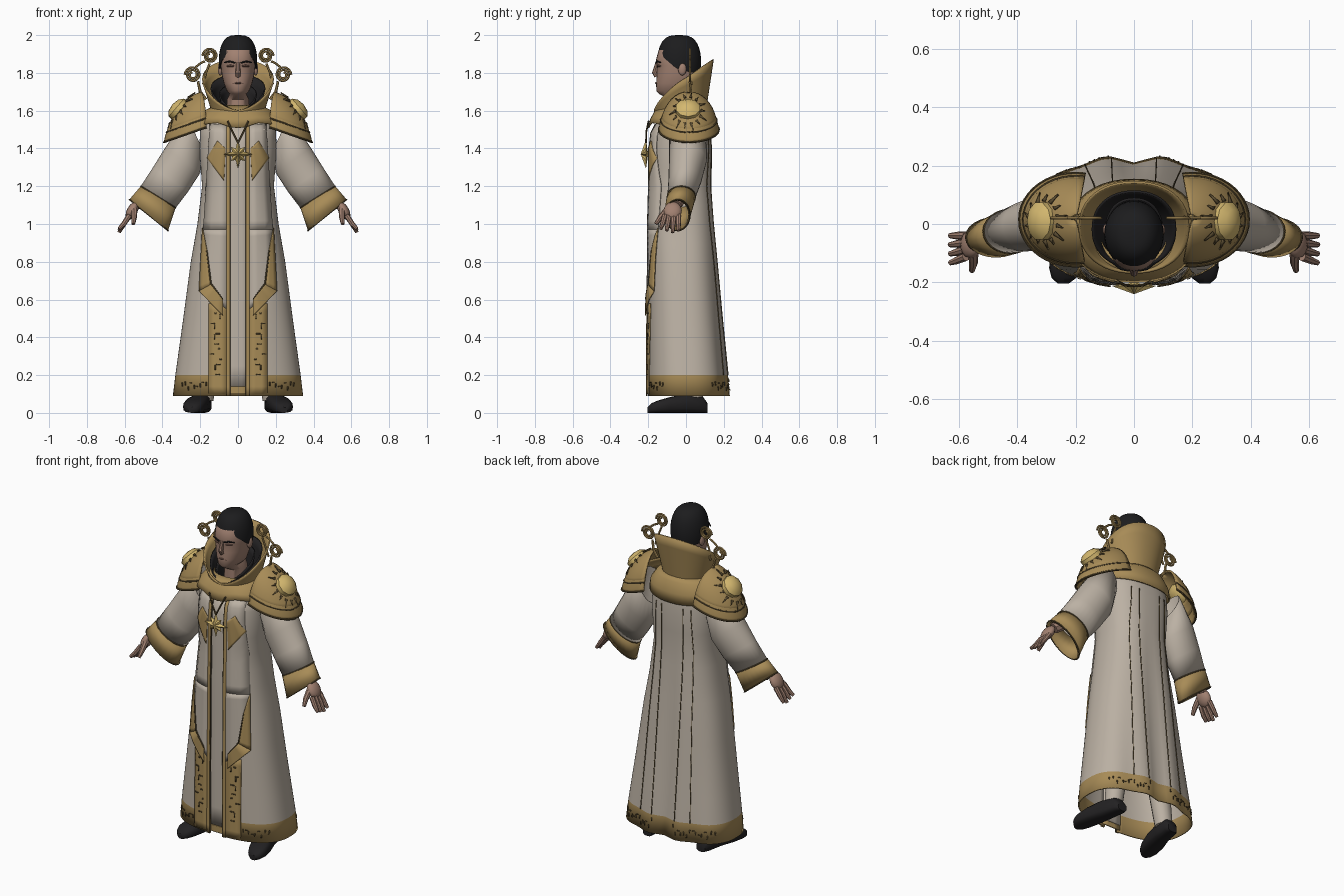
import bpy, bmesh, math, random
from mathutils import Vector, Matrix

random.seed(4)
if "Cube" in bpy.data.objects:
    bpy.data.objects.remove(bpy.data.objects["Cube"])


def material(name, *rgb):
    m = bpy.data.materials.new(name)
    m.use_nodes = True
    m.diffuse_color = (*rgb, 1)
    m.node_tree.nodes["Principled BSDF"].inputs["Base Color"].default_value = (*rgb, 1)
    return m


CLOTH = material("pale cloth", .50, .44, .37)
GOLD = material("old gold", .39, .26, .095)
BRIGHT = material("bright gold", .66, .48, .16)
BRONZE = material("dark bronze", .10, .07, .03)
SKIN = material("skin", .36, .22, .165)
LIP = material("shaded skin", .2, .11, .085)
HAIR = material("black hair", .012, .012, .013)
LEATHER = material("black leather", .016, .015, .016)
MADE = []


def finish(name, bm, mats, solid=0, mirror=False, rule=None):
    mats = mats if isinstance(mats, list) else [mats]
    if rule:
        for f in bm.faces:
            f.material_index = rule(f.calc_center_median())
    me = bpy.data.meshes.new(name)
    bm.to_mesh(me)
    bm.free()
    ob = bpy.data.objects.new(name, me)
    bpy.context.collection.objects.link(ob)
    for m in mats:
        me.materials.append(m)
    if solid:
        s = ob.modifiers.new("thickness", "SOLIDIFY")
        s.thickness, s.offset = solid, -1
    if mirror:
        ob.modifiers.new("mirror", "MIRROR").use_mirror_merge = False
    MADE.append(ob)
    return ob


def skin_rings(bm, rings, closed=True, caps=False):
    """Join rings of points with quads, facing outward."""
    rows = [[bm.verts.new(p) for p in r] for r in rings]
    n = len(rows[0])
    faces = [bm.faces.new((a[i], a[(i + 1) % n], b[(i + 1) % n], b[i]))
             for a, b in zip(rows, rows[1:]) for i in range(n if closed else n - 1)]
    if caps:
        faces += [bm.faces.new(rows[0][::-1]), bm.faces.new(rows[-1])]
    mid = sum((v.co for r in rows for v in r), Vector()) / (n * len(rows))
    for f in faces:
        f.normal_update()
    if sum(f.normal.dot(f.calc_center_median() - mid) * f.calc_area() for f in faces) < 0:
        for f in faces:
            f.normal_flip()


def loft(name, rings, mats, closed=True, caps=False, **kw):
    bm = bmesh.new()
    skin_rings(bm, rings, closed, caps)
    return finish(name, bm, mats, **kw)


def tubes(name, paths, mat, n=8, **kw):
    """Each path is a list of (point, radius)."""
    bm = bmesh.new()
    for path in paths:
        pts = [Vector(p) for p, r in path]
        rings = []
        for i, (p, r) in enumerate(path):
            d = (pts[min(i + 1, len(pts) - 1)] - pts[max(i - 1, 0)]).normalized()
            u = d.cross(Vector((0, 1, 0)))
            u = u.normalized() if u.length > .01 else Vector((1, 0, 0))
            v = d.cross(u)
            rings.append([pts[i] + r * (u * math.cos(a) + v * math.sin(a))
                          for a in (math.tau * k / n for k in range(n))])
        skin_rings(bm, rings, caps=True)
    return finish(name, bm, mat, **kw)


def ball(name, loc, radii, mat, rot=Matrix(), seg=16, **kw):
    bm = bmesh.new()
    mtx = Matrix.Translation(loc) @ rot @ Matrix.Diagonal((*radii, 1))
    bmesh.ops.create_uvsphere(bm, u_segments=seg, v_segments=seg // 2, radius=1, matrix=mtx)
    return finish(name, bm, mat, **kw)


def power(v, e):
    return math.copysign(abs(v) ** e, v)


def lerp(a, b, f):
    return a + (b - a) * f


def ring(z, rx, yf, yb, n=40, p=2.2):
    """Rounded outline; z may depend on s, which runs 0 at front to 1 at back."""
    out = []
    for k in range(n):
        t = math.tau * k / n
        h = z((1 - math.cos(t)) / 2) if callable(z) else z
        out.append((rx * power(math.sin(t), 2 / p),
                    (yf + yb) / 2 - (yb - yf) / 2 * power(math.cos(t), 2 / p), h))
    return out


# Robe surface: height, half width, front, back
BODY = [(.09, .345, -.205, .225), (.2, .332, -.205, .217), (.5, .29, -.203, .19), (.8, .25, -.2, .165),
        (1., .215, -.2, .148), (1.2, .19, -.195, .135), (1.4, .205, -.193, .138),
        (1.5, .2, -.18, .13), (1.57, .16, -.13, .1)]
P = 2.5


def body(z):
    z = min(max(z, BODY[0][0]), BODY[-1][0])
    for a, b in zip(BODY, BODY[1:]):
        if z <= b[0]:
            return [lerp(u, v, (z - a[0]) / (b[0] - a[0])) for u, v in zip(a, b)][1:]


def surf(x, z, back=False, off=0):
    rx, yf, yb = body(z)
    c, r = (yf + yb) / 2, (yb - yf) / 2
    h = r * max(0, 1 - min(1, abs(x) / rx) ** P) ** (1 / P)
    if not back:
        return Vector((x, c - h - off, z))
    fold = .012 * max(0, 1.3 - z) * math.cos(math.pi * x / .1) * max(0, 1 - abs(x) / rx)
    return Vector((x, c + h - fold + off, z))


def patches(name, quads, mat, off=.006, back=False, n=12, m=3, solid=.005, mirror=True):
    """Thin plates that follow the robe; each quad is four (x, z) corners."""
    bm = bmesh.new()
    for a, b, c, d in quads:
        def at(i, j):
            lo = [lerp(p, q, j / m) for p, q in zip(a, b)]
            hi = [lerp(p, q, j / m) for p, q in zip(d, c)]
            return surf(lerp(lo[0], hi[0], i / n), lerp(lo[1], hi[1], i / n), back, off)
        g = [[bm.verts.new(at(i, j)) for j in range(m + 1)] for i in range(n + 1)]
        for i in range(n):
            for j in range(m):
                f = bm.faces.new((g[i][j], g[i][j + 1], g[i + 1][j + 1], g[i + 1][j]))
                f.normal_update()
                if (f.normal.y > 0) != back:
                    f.normal_flip()
    return finish(name, bm, mat, solid=solid, mirror=mirror)


def box(x0, x1, z0, z1):
    return (x0, z0), (x1, z0), (x1, z1), (x0, z1)


# Robe, open at the front, with a gold hem
rows = []
for z in [.09, .2, .35, .5, .65, .8, .9, 1., 1.1, 1.2, 1.3, 1.4, 1.46, 1.5, 1.57]:
    rx = body(z)[0]
    t0 = math.asin((.045 / rx) ** (P / 2))
    ts = [lerp(t0, math.tau - t0, k / 72) for k in range(73)]
    rows.append([surf(rx * power(math.sin(t), 2 / P), z, math.cos(t) < 0) for t in ts])
loft("robe", rows, [CLOTH, GOLD], closed=False, solid=.008, rule=lambda c: int(c.z < .2))
patches("inner_tabard", [box(-.06, .06, .13, 1.55)], CLOTH, off=-.012, mirror=False)
patches("tabard_hem", [box(-.06, .06, .1, .14)], GOLD, off=-.007, mirror=False)
patches("opening_trim", [box(.045, .062, .09, 1.53)], GOLD, off=.008, n=30)
patches("opening_piping", [box(.04, .046, .09, 1.53)], BRONZE, off=.007, n=30)
patches("front_panel", [box(.062, .155, .1, .58)], GOLD)
patches("hanging_panel", [((.062, .55), (.195, .66), (.185, .97), (.062, .97)),
                          ((.062, .97), (.185, .97), (.15, 1.53), (.062, 1.53))], CLOTH, off=.009)
patches("hanging_panel_border", [((.145, .68), (.208, .645), (.19, .98), (.165, .86)),
                                 ((.08, .515), (.208, .645), (.145, .68), (.08, .6))], GOLD, off=.017)
patches("hanging_panel_piping", [((.14, .68), (.147, .68), (.169, .86), (.164, .86)),
                                 ((.08, .6), (.08, .607), (.14, .685), (.145, .68))], BRONZE, off=.018)
patches("chest_diamond", [((.075, 1.23), (.165, 1.35), (.11, 1.44), (.066, 1.4))], GOLD, off=.013)
patches("back_seam", [((.075, .2), (.079, .2), (.074, 1.45), (.07, 1.45)),
                      ((.165, .2), (.169, .2), (.119, 1.45), (.115, 1.45))], BRONZE, .003, True, n=40, m=1)

# Engraved marks on the gold bands
marks = []
for k in range(13):
    x, z = random.uniform(.085, .13), .2 + .027 * k
    w, h = random.choice([(.024, .006), (.006, .026), (.012, .008)])
    marks.append(box(x, x + w, z, z + h))
hem = []
for k in range(15):
    x, z = .07 + .016 * k, random.uniform(.115, .165)
    w, h = random.choice([(.012, .005), (.005, .02)])
    hem.append(box(x, x + w, z, z + h))
patches("panel_marks", marks, BRONZE, .008, n=1, m=1, solid=.003)
patches("front_hem_marks", hem, BRONZE, .005, n=1, m=1, solid=.003)
patches("back_hem_marks", hem, BRONZE, .005, True, n=1, m=1, solid=.003)

# Shoulder mantle and tall collar
hang = lambda s: 1.54 - .06 * s - .03 * max(0, 1 - s * 25)
loft("mantle", [ring(1.63, .12, -.13, .1), ring(1.60, .18, -.165, .13),
                ring(lambda s: lerp(1.6, hang(s), .5), .215, -.19, .15),
                ring(hang, .225, -.202, .155)], GOLD, solid=.008)


def cup(name, low, high, base, rise, mat):
    rings = []
    for k in range(6):
        f = k / 5
        dims = [lerp(a, b, f) for a, b in zip(low, high)]
        rings.append(ring(lambda s, f=f: lerp(base, 1.6 + rise * s ** .7, f), *dims, n=48))
    loft(name, rings, mat, solid=.008)


cup("collar", (.13, -.155, .1), (.19, -.17, .147), 1.56, .27, GOLD)
cup("inner_collar", (.1, -.125, .08), (.145, -.15, .115), 1.55, .19, LEATHER)
cup("neck_ruffle", (.075, -.11, .06), (.1, -.14, .09), 1.56, .14, LEATHER)

# Layered pauldrons, sloping outward, with a sun boss and rays
C, R = Vector((.2, .015, 1.5)), Vector((.175, .145, .2))


def shoulder(q):
    """Place an offset from the dome centre, sloping down outward."""
    return C + q - Vector((0, 0, .35 * q.x))


def dome(lo, hi, flare, n=8):
    out = []
    for i in range(n + 1):
        ph = math.radians(lerp(lo, hi, i / n))
        scale = lerp(flare, 1, i / n)
        out.append([shoulder(Vector((R.x * scale * math.cos(ph) * math.cos(a),
                                     R.y * scale * math.cos(ph) * math.sin(a), R.z * math.sin(ph))))
                    for a in (math.radians(-100 + 200 * k / 24) for k in range(25))])
    return out


upper, lower = dome(14, 88, 1.05), dome(0, 34, 1.1)
loft("pauldron", upper, GOLD, closed=False, solid=.01, mirror=True)
loft("pauldron_lower_plate", lower, GOLD, closed=False, solid=.01, mirror=True)
tubes("pauldron_rim", [[(p, .005) for p in r] for r in (upper[0], lower[0])], BRONZE, n=6, mirror=True)
out = Vector((.75, 0, .65)).normalized()
side = Vector((0, 1, 0))
up = out.cross(side)
sun = Vector((.117, -.005, .149))
ball("sun_boss", shoulder(sun), (.07, .066, .04), BRIGHT, out.to_track_quat("Z", "Y").to_matrix().to_4x4(),
     seg=10, mirror=True)
bm = bmesh.new()
for k in range(14):
    a = math.tau * k / 14
    tri = []
    for r, da in ((.074, -.09), (.074, .09), (.13 if k % 2 else .105, .05)):
        q = sun + r * (side * math.cos(a + da) + up * math.sin(a + da))
        q /= math.sqrt(sum((q[i] / R[i]) ** 2 for i in range(3)))
        tri.append(bm.verts.new(shoulder(q * 1.06)))
    f = bm.faces.new(tri)
    f.normal_update()
    if f.normal.dot(out) < 0:
        f.normal_flip()
finish("sun_rays", bm, BRONZE, solid=.008, mirror=True)

# Wide sleeves: upper edge, lower edge, depth centre, half depth
SLEEVE = [((.27, 1.57), (.18, 1.38), .01, .1), ((.385, 1.405), (.2, 1.27), .01, .1),
          ((.45, 1.3), (.265, 1.17), -.005, .088), ((.515, 1.2), (.33, 1.085), -.025, .074),
          ((.575, 1.13), (.37, .965), -.045, .066)]
rings = []
for (tx, tz), (bx, bz), yc, h in SLEEVE:
    rings.append([(lerp(bx, tx, .5 + .5 * math.cos(a)), yc + h * math.sin(a),
                   lerp(bz, tz, .5 + .5 * math.cos(a))) for a in (math.tau * k / 24 for k in range(24))])
loft("sleeve", rings[:4], CLOTH, solid=.006, mirror=True)
loft("cuff", [[(x, y * 1.04, z) for x, y, z in r] for r in rings[3:]], GOLD, solid=.01, mirror=True)
tubes("cuff_piping", [[(p, .004) for p in r + r[:1]] for r in rings[3:]], BRONZE, n=6, mirror=True)

# Forearms and hands
tubes("forearm", [[((.4, 0, 1.25), .05), ((.5, -.035, 1.13), .036), ((.535, -.05, 1.1), .03)]], SKIN, mirror=True)
ball("palm", (.56, -.07, 1.07), (.028, .048, .052), SKIN, Matrix.Rotation(-.5, 4, "Y"), mirror=True)
fingers = []
for k in range(4):
    y = -.04 - .024 * k
    fingers.append([((.575, y, 1.045), .015), ((.605, y - .004 * k, 1.0), .0135),
                    ((.63, y - .007 * k, .955 + .01 * abs(k - 1)), .009)])
fingers.append([((.55, -.095, 1.08), .018), ((.55, -.135, 1.035), .015), ((.555, -.16, 1.), .01)])
tubes("fingers", fingers, SKIN, mirror=True)

# Head, hair and features
HEAD = [(1.56, .06, -.09, .04), (1.66, .058, -.09, .05), (1.69, .045, -.145, .05), (1.705, .06, -.157, .055),
        (1.745, .075, -.158, .06), (1.79, .086, -.155, .07), (1.84, .091, -.153, .075),
        (1.865, .092, -.16, .075), (1.92, .088, -.145, .07), (1.96, .06, -.11, .04)]
loft("head", [ring(*r, n=28) for r in HEAD], SKIN, caps=True)


def hair_ring(f):
    out = []
    for k in range(32):
        t = math.tau * k / 32
        s = (1 - math.cos(t)) / 2
        low = lerp(1.91, 1.82, min(1, s / .45)) - .05 * max(0, s - .45)
        ph = lerp(math.asin((low - 1.86) / .14), 1.54, f)
        out.append((.102 * math.cos(ph) ** .62 * math.sin(t),
                    -.036 - .116 * math.cos(ph) ** .62 * math.cos(t), 1.86 + .14 * math.sin(ph)))
    return out


loft("hair", [hair_ring(k / 10) for k in range(11)], HAIR, caps=True)
tubes("nose", [[((0, -.153, 1.855), .009), ((0, -.166, 1.8), .014), ((0, -.155, 1.782), .013)]], SKIN)
tubes("brow", [[((.015, -.16, 1.853), .004), ((.045, -.153, 1.861), .005), ((.072, -.134, 1.855), .003)]],
      HAIR, mirror=True)
tubes("eye", [[((.022, -.15, 1.836), .005), ((.04, -.147, 1.838), .006), ((.058, -.136, 1.836), .004)]],
      LIP, mirror=True)
tubes("mouth", [[((-.03, -.147, 1.745), .004), ((0, -.158, 1.747), .006), ((.03, -.147, 1.745), .004)]], LIP)
ball("ear", (.094, -.02, 1.82), (.013, .022, .034), SKIN, mirror=True)

# Scroll ornaments beside the collar
scrolls = [[((.17, .03, 1.66), .008), ((.2, .025, 1.7), .008), ((.212, .02, 1.755), .007)],
           [((.225, .02, 1.83), .006), ((.2, .02, 1.85), .006), ((.175, .02, 1.862), .006)],
           [((.15, .02, 1.85), .006), ((.17, .02, 1.8), .006), ((.185, .03, 1.74), .006)]]
for cx, cz, r in ((.24, 1.79, .042), (.148, 1.89, .04)):
    scrolls.append([((cx + r * (1 - .02 * k) * math.cos(k * .4), .02, cz + r * (1 - .02 * k) * math.sin(k * .4)),
                     .006) for k in range(36)])
tubes("scrolls", scrolls, GOLD, n=6, mirror=True)

# Star pendant on a cord
bm = bmesh.new()
star = []
for k in range(16):
    r = .033 if k % 2 else (.077 if k % 4 == 0 else .052)
    a = math.tau * k / 16
    star.append(bm.verts.new((r * math.sin(a), -.212, 1.37 + r * math.cos(a))))
for y in (-.24, -.2):
    tip = bm.verts.new((0, y, 1.37))
    for k in range(16):
        bm.faces.new((star[k], star[(k + 1) % 16], tip))
bmesh.ops.recalc_face_normals(bm, faces=bm.faces)
finish("star_pendant", bm, BRIGHT)
tubes("pendant_cord", [[((.055, -.198, 1.545), .005), ((.03, -.21, 1.49), .005), ((0, -.212, 1.43), .005)]],
      BRONZE, n=6, mirror=True)

# Legs and shoes
tubes("leg", [[((.1, .02, .7), .08), ((.18, .04, .07), .05)]], CLOTH, n=14, mirror=True)
SHOE = [(.115, .18, .03, .05), (.09, .185, .046, .085), (.0, .2, .052, .1), (-.08, .22, .06, .085),
        (-.15, .235, .056, .065), (-.185, .24, .042, .05), (-.203, .242, .02, .03)]
loft("shoe", [[(cx + w * power(math.cos(a), .8), y, h / 2 + h / 2 * power(math.sin(a), .6))
               for a in (math.tau * k / 16 for k in range(16))] for y, cx, w, h in SHOE],
     LEATHER, caps=True, mirror=True)

# Smooth shading with sharp edges kept
bpy.ops.object.select_all(action="DESELECT")
for ob in MADE:
    ob.select_set(True)
bpy.context.view_layer.objects.active = MADE[0]
bpy.ops.object.shade_smooth_by_angle(angle=math.radians(40))
